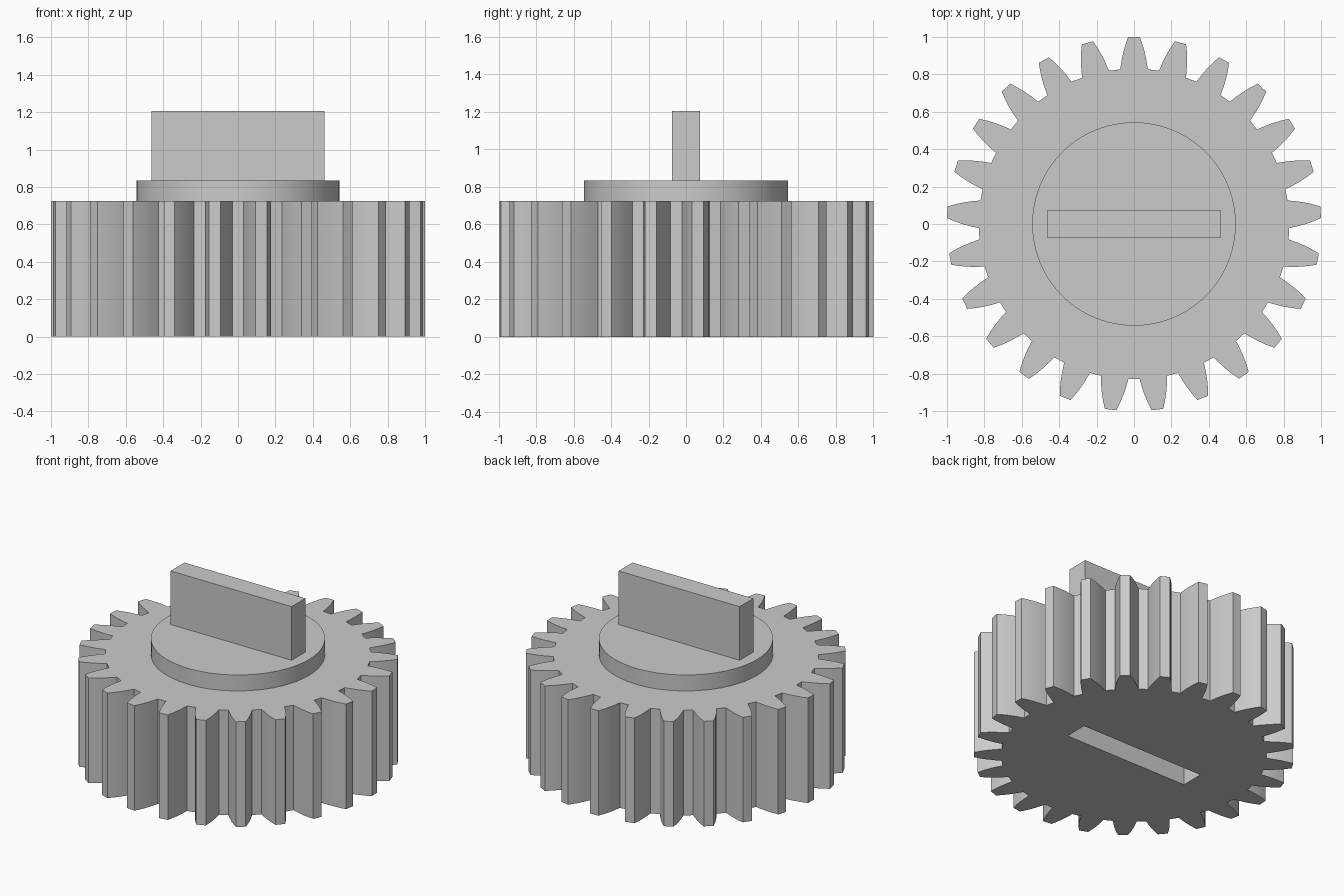
import bpy, bmesh
from math import radians
from mathutils import Vector, Matrix

cube = bpy.data.objects.get("Cube")
if cube:
    bpy.data.objects.remove(cube, do_unlink=True)

TEETH = 25
GEAR_TOP, COLLAR_TOP, TAB_TOP = 0.725, 0.835, 1.205

grey = bpy.data.materials.new("plain grey")
grey.use_nodes = True
grey.diffuse_color = (0.6, 0.6, 0.6, 1)
grey.node_tree.nodes["Principled BSDF"].inputs["Base Color"].default_value = grey.diffuse_color


def finish(name, bm):
    bmesh.ops.recalc_face_normals(bm, faces=bm.faces)
    mesh = bpy.data.meshes.new(name)
    bm.to_mesh(mesh)
    bm.free()
    mesh.materials.append(grey)
    obj = bpy.data.objects.new(name, mesh)
    bpy.context.collection.objects.link(obj)
    return obj


def activate(obj):
    bpy.ops.object.select_all(action='DESELECT')
    obj.select_set(True)
    bpy.context.view_layer.objects.active = obj


def prism(name, outline, z0, z1):
    bm = bmesh.new()
    face = bm.faces.new([bm.verts.new((p[0], p[1], z0)) for p in outline])
    top = bmesh.ops.extrude_face_region(bm, geom=[face], use_keep_orig=True)["geom"]
    moved = [v for v in top if isinstance(v, bmesh.types.BMVert)]
    bmesh.ops.translate(bm, verts=moved, vec=(0, 0, z1 - z0))
    return finish(name, bm)


def box(name, half_x, half_y, z0, z1):
    return prism(name, [(-half_x, -half_y), (half_x, -half_y),
                        (half_x, half_y), (-half_x, half_y)], z0, z1)


# Gear body: one curved tooth flank, mirrored and repeated around the axis
flank = [(0.074, 0.827), (0.067, 0.872), (0.058, 0.915), (0.046, 0.958), (0.031, 1.0)]
tooth = flank + [(-x, y) for x, y in reversed(flank)]
outline = []
for i in range(TEETH):
    turn = Matrix.Rotation(radians(360 / TEETH * i), 2)
    outline += [turn @ Vector(p) for p in tooth]
gear = prism("gear_body", outline, 0, GEAR_TOP)

# Blind slot in the underside that receives a matching tab
cutter = box("slot_cutter", 0.475, 0.08, -0.1, 0.4)
cutter.hide_render = True
activate(gear)
cut = gear.modifiers.new("slot", 'BOOLEAN')
cut.operation, cut.solver, cut.object = 'DIFFERENCE', 'EXACT', cutter
bpy.ops.object.modifier_apply(modifier=cut.name)
bpy.data.objects.remove(cutter, do_unlink=True)
bpy.ops.object.shade_smooth_by_angle(angle=radians(30))

# Round collar
bm = bmesh.new()
bmesh.ops.create_cone(bm, cap_ends=True, segments=96, radius1=0.544, radius2=0.544,
                      depth=COLLAR_TOP - GEAR_TOP,
                      matrix=Matrix.Translation((0, 0, (GEAR_TOP + COLLAR_TOP) / 2)))
collar = finish("collar", bm)
activate(collar)
bpy.ops.object.shade_smooth_by_angle(angle=radians(30))

# Upright drive tab
box("drive_tab", 0.462, 0.075, COLLAR_TOP, TAB_TOP)
